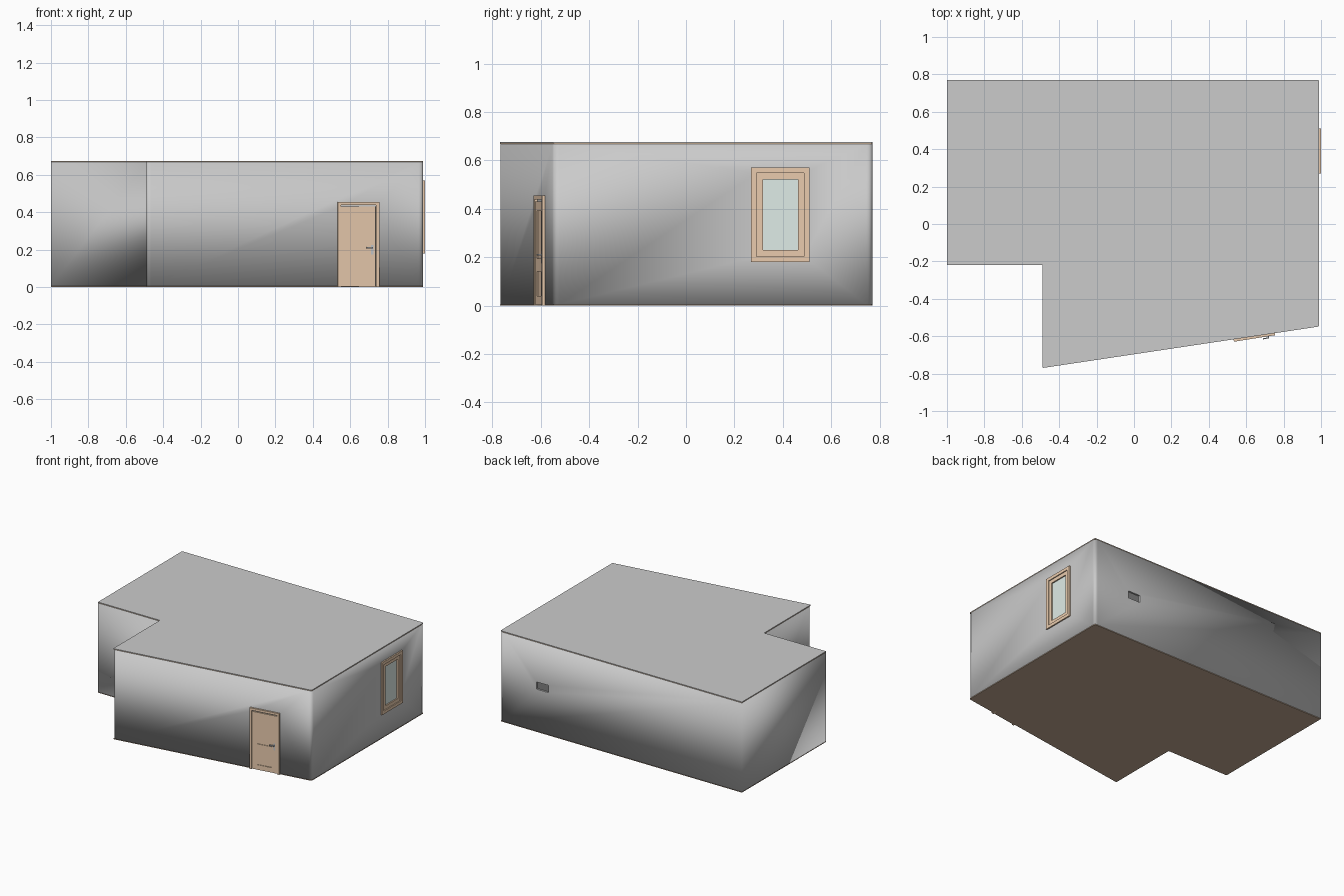
import bpy, bmesh, math
from mathutils import Vector, Matrix

if "Cube" in bpy.data.objects:
    bpy.data.objects.remove(bpy.data.objects["Cube"])


def material(name, rgb):
    m = bpy.data.materials.new(name)
    m.diffuse_color = (*rgb, 1)
    m.use_nodes = True
    m.node_tree.nodes["Principled BSDF"].inputs["Base Color"].default_value = m.diffuse_color
    return m


WOOD = material("wood", (0.82, 0.60, 0.42))
FLOOR = material("floor_brown", (0.55, 0.40, 0.29))
GLASS = material("glass", (0.74, 0.84, 0.80))
DARK = material("dark_grey", (0.22, 0.22, 0.22))
METAL = material("metal", (0.55, 0.57, 0.6))

# Footprint corners, counter-clockwise, with a flag for rounded corners
PLAN = [(-1, -0.22, 0), (-0.49, -0.22, 0), (-0.49, -0.77, 1),
        (0.99, -0.548, 1), (0.99, 0.77, 1), (-1, 0.77, 0)]


def outline(radius, steps=6):
    pts = []
    for i, (x, y, rounded) in enumerate(PLAN):
        c = Vector((x, y))
        if not rounded:
            pts.append(c)
            continue
        a = c + (Vector(PLAN[i - 1][:2]) - c).normalized() * radius
        b = c + (Vector(PLAN[(i + 1) % len(PLAN)][:2]) - c).normalized() * radius
        for k in range(steps + 1):
            t = k / steps
            pts.append(a * (1 - t) ** 2 + c * 2 * t * (1 - t) + b * t * t)
    return pts


def prism(name, radius, z0, z1, mat=None, capped=True):
    bm = bmesh.new()
    lo, hi = [[bm.verts.new((p.x, p.y, z)) for p in outline(radius)] for z in (z0, z1)]
    n = len(lo)
    for i in range(n):
        j = (i + 1) % n
        bm.faces.new((lo[i], lo[j], hi[j], hi[i]))
    if capped:
        bm.faces.new(hi)
        bm.faces.new(lo[::-1])
    return finish(name, bm, mat)


def finish(name, bm, mat, xf=Matrix()):
    me = bpy.data.meshes.new(name)
    bm.to_mesh(me)
    bm.free()
    ob = bpy.data.objects.new(name, me)
    ob.matrix_world = xf
    bpy.context.collection.objects.link(ob)
    if mat:
        me.materials.append(mat)
    return ob


def box(name, lo, hi, mat=None, xf=Matrix()):
    bm = bmesh.new()
    bmesh.ops.create_cube(bm, size=1)
    lo, hi = Vector(lo), Vector(hi)
    bmesh.ops.scale(bm, vec=hi - lo, verts=bm.verts)
    bmesh.ops.translate(bm, vec=(lo + hi) / 2, verts=bm.verts)
    return finish(name, bm, mat, xf)


def frame(name, u0, u1, z0, z1, w, v0, v1, mat, xf=Matrix(), sill=True):
    """Rectangular frame in the local u/z plane, depth v0..v1."""
    for side, a in (("left", u0), ("right", u1 - w)):
        box(f"{name}_{side}", (a, v0, z0), (a + w, v1, z1), mat, xf)
    box(f"{name}_top", (u0 + w, v0, z1 - w), (u1 - w, v1, z1), mat, xf)
    if sill:
        box(f"{name}_bottom", (u0 + w, v0, z0), (u1 - w, v1, z0 + w), mat, xf)


# Shell: floor, walls, trim and roof
prism("floor", 0.012, 0, 0.005, FLOOR)
walls = prism("walls", 0.025, 0.005, 0.668, capped=False)
prism("ceiling_trim", 0.008, 0.668, 0.671, WOOD)
prism("roof", 0.008, 0.671, 0.675)
bpy.context.view_layer.objects.active = walls
walls.select_set(True)
bpy.ops.object.shade_smooth_by_angle(angle=math.radians(30))
solid = walls.modifiers.new("thickness", 'SOLIDIFY')
solid.thickness, solid.offset = 0.02, -1

# Local axes: u along the wall, v into the wall
door_xf = Matrix.Translation((0.643, -0.600, 0)) @ Matrix.Rotation(math.radians(9), 4, 'Z')
win_xf = Matrix.Translation((0.99, 0.39, 0)) @ Matrix.Rotation(math.radians(90), 4, 'Z')

# Openings
cutters = [box("door_cutter", (-0.095, -0.05, -0.05), (0.095, 0.05, 0.43), None, door_xf),
           box("window_cutter", (-0.098, -0.05, 0.202), (0.098, 0.05, 0.548), None, win_xf),
           box("vent_cutter", (0.595, 0.7, 0.318), (0.693, 0.85, 0.372))]
for c in cutters:
    c.hide_render = True
    c.display_type = 'WIRE'
    m = walls.modifiers.new(c.name, 'BOOLEAN')
    m.operation, m.object, m.solver = 'DIFFERENCE', c, 'EXACT'

# Door: casing, recessed panels between stiles and rails
frame("door_casing", -0.112, 0.112, 0, 0.455, 0.017, -0.012, 0.03, WOOD, door_xf, sill=False)
box("door_panel_backing", (-0.094, -0.003, 0.005), (0.092, 0.016, 0.43), WOOD, door_xf)
for side, a, b in (("left", -0.094, -0.054), ("right", 0.054, 0.092)):
    box(f"door_stile_{side}", (a, -0.008, 0.003), (b, 0, 0.43), WOOD, door_xf)
for i, (a, b) in enumerate(((0.003, 0.04), (0.14, 0.195), (0.39, 0.43))):
    box(f"door_rail_{i}", (-0.054, -0.008, a), (0.054, 0, b), WOOD, door_xf)
box("door_handle_plate", (0.068, -0.011, 0.175), (0.08, -0.007, 0.225), METAL, door_xf)
box("door_handle_stem", (0.071, -0.022, 0.207), (0.077, -0.01, 0.213), METAL, door_xf)
box("door_handle_lever", (0.043, -0.024, 0.206), (0.077, -0.018, 0.214), METAL, door_xf)

# Window: outer casing, inner sash and glass
frame("window_casing", -0.121, 0.121, 0.18, 0.57, 0.023, -0.01, 0.005, WOOD, win_xf)
frame("window_sash", -0.098, 0.098, 0.203, 0.547, 0.026, -0.003, 0.02, WOOD, win_xf)
box("window_glass", (-0.075, 0.006, 0.226), (0.075, 0.012, 0.524), GLASS, win_xf)

# Recessed vent box on the back wall
box("vent_back", (0.594, 0.75, 0.317), (0.694, 0.758, 0.373), DARK)
